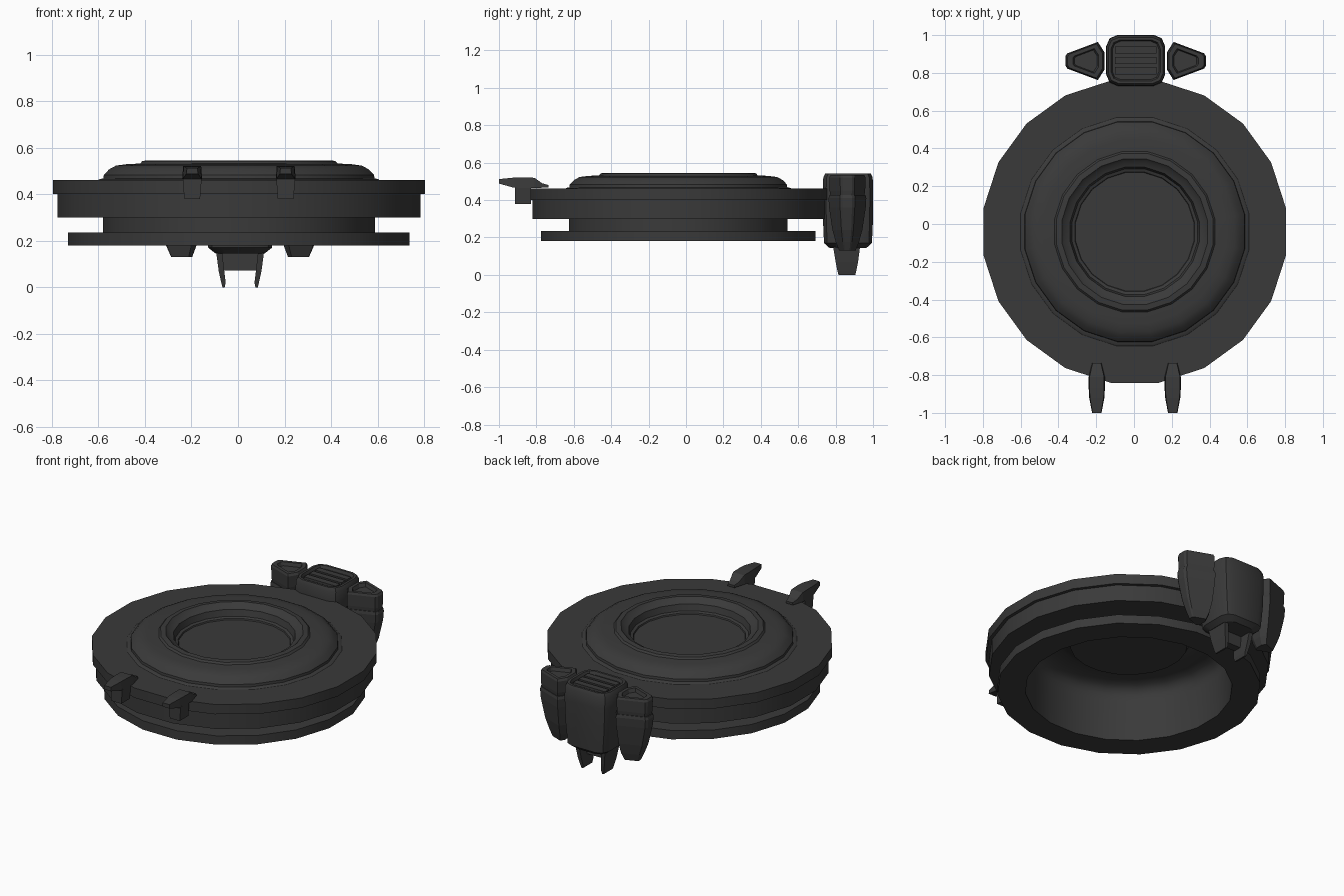
import bpy, bmesh, math

if "Cube" in bpy.data.objects:
    bpy.data.objects.remove(bpy.data.objects["Cube"])

CX, CY = 0.004, -0.041      # centre of the disc
BX, BY = 0.009, 0.866       # centre of the rear clip

dark = bpy.data.materials.new("dark_plastic")
dark.diffuse_color = (0.042, 0.042, 0.042, 1)
dark.use_nodes = True
dark.node_tree.nodes["Principled BSDF"].inputs["Base Color"].default_value = dark.diffuse_color


def finish(bm, name, smooth=None):
    bmesh.ops.recalc_face_normals(bm, faces=bm.faces)
    me = bpy.data.meshes.new(name)
    bm.to_mesh(me)
    bm.free()
    me.materials.append(dark)
    if smooth:
        me.shade_smooth()
        me.set_sharp_from_angle(angle=math.radians(smooth))
    ob = bpy.data.objects.new(name, me)
    bpy.context.collection.objects.link(ob)
    return ob


def loft(name, rings, smooth=None):
    """Skin a stack of equal-length point rings and cap both ends."""
    bm = bmesh.new()
    vs = [[bm.verts.new(p) for p in r] for r in rings]
    n = len(vs[0])
    for a, b in zip(vs, vs[1:]):
        for i in range(n):
            bm.faces.new((a[i], a[(i + 1) % n], b[(i + 1) % n], b[i]))
    bm.faces.new(vs[0])
    bm.faces.new(vs[-1])
    return finish(bm, name, smooth)


def lathe(name, profile, sides=20):
    """Stack circles along an (r, z) profile."""
    rings = []
    for r, z in profile:
        rings.append([(CX + r * math.cos(math.radians(9) + math.tau * i / sides),
                       CY + r * math.sin(math.radians(9) + math.tau * i / sides), z)
                      for i in range(sides)])
    return loft(name, rings, 35)


def octagon(hx, hy, c, z):
    pts = [(hx, hy - c), (hx - c * .3, hy - c * .3), (hx - c, hy), (c - hx, hy),
           (c * .3 - hx, hy - c * .3), (-hx, hy - c), (-hx, c - hy),
           (c * .3 - hx, c * .3 - hy), (c - hx, -hy), (hx - c, -hy),
           (hx - c * .3, c * .3 - hy), (hx, c - hy)]
    return [(BX + x, BY + y, z) for x, y in pts]


def box(name, x0, x1, y0, y1, z0, z1):
    return loft(name, [[(x0, y0, z), (x1, y0, z), (x1, y1, z), (x0, y1, z)] for z in (z0, z1)])


# Disc: from the underside floor out around the rims to the sunken top
lathe("disc_housing", [
    (.33, .460), (.345, .495), (.375, .508), (.41, .524), (.49, .522), (.535, .512),
    (.562, .493), (.577, .465), (.582, .43),
    (.585, .18), (.743, .18), (.743, .235), (.592, .235), (.592, .30),
    (.79, .30), (.79, .40), (.81, .40), (.81, .461), (.612, .461), (.607, .465),
    (.59, .468), (.588, .483), (.565, .507), (.535, .523), (.49, .529), (.43, .532),
    (.42, .543), (.39, .546), (.375, .530), (.346, .518), (.336, .480),
    (.320, .474), (.317, .466)])

# Front hooks: leg plus tapered blade
for side, s in (("left", -1), ("right", 1)):
    hx = CX + .201 * s
    loft(f"hook_leg_{side}", [
        [(hx - w, -.914, z), (hx + w, -.914, z), (hx + w, -.83, z), (hx - w, -.83, z)]
        for w, z in ((.034, .38), (.041, .47))])
    blade = [(-1.0, .025, .488, .512), (-.92, .040, .466, .52), (-.87, .043, .464, .521),
             (-.81, .043, .464, .519), (-.77, .033, .466, .490), (-.735, .024, .466, .480)]
    loft(f"hook_blade_{side}", [
        [(hx - w, y, lo), (hx + w, y, lo), (hx + w * .9, y, hi), (hx - w * .9, y, hi)]
        for y, w, lo, hi in blade])

# Rear clip: rounded centre block with sunken ribbed top
loft("clip_block", [octagon(*a) for a in (
    (.105, .10, .05, .145), (.137, .128, .055, .17), (.150, .134, .06, .30),
    (.156, .135, .06, .45), (.155, .132, .06, .52), (.145, .122, .055, .541),
    (.130, .108, .045, .541), (.124, .102, .045, .522))], 30)
for i, y in enumerate((-.055, 0, .055)):
    box(f"clip_rib_{i + 1}", BX - .11, BX + .11, BY + y - .019, BY + y + .019, .51, .535)

# Wedge pods beside the block, each a tapered body with a head on top
WEDGE = [(-.100, -.045), (-.065, -.1), (.095, -.04), (.105, -.025),
         (.105, .025), (.095, .04), (-.065, .1), (-.100, .045)]


def wedge(name, s, sections):
    loft(name, [[(BX + s * (xc + x * k), BY - .003 + y * k, z) for x, y in WEDGE]
                for xc, k, z in sections])


for side, s in (("left", -1), ("right", 1)):
    wedge(f"pod_body_{side}", s, [(.25, .44, .13), (.251, .62, .175), (.257, .80, .24),
                                  (.265, .98, .36), (.266, 1.01, .41), (.266, .96, .428)])
    wedge(f"pod_head_{side}", s, [(.266, .90, .42), (.266, .95, .45), (.266, .97, .52),
                                  (.266, .90, .534), (.262, .66, .534), (.262, .58, .512)])

    # Clip prongs below the block
    rows = [(.0, .066, .076, .815, .905), (.02, .062, .081, .81, .91),
            (.07, .068, .092, .80, .92), (.16, .078, .104, .785, .932)]
    loft(f"clip_prong_{side}", [
        [(BX + s * a, y0, z), (BX + s * b, y0, z), (BX + s * b, y1, z), (BX + s * a, y1, z)]
        for z, a, b, y0, y1 in rows])

# Web plate joining the prongs
box("clip_web", BX - .078, BX + .078, .81, .86, .072, .16)
